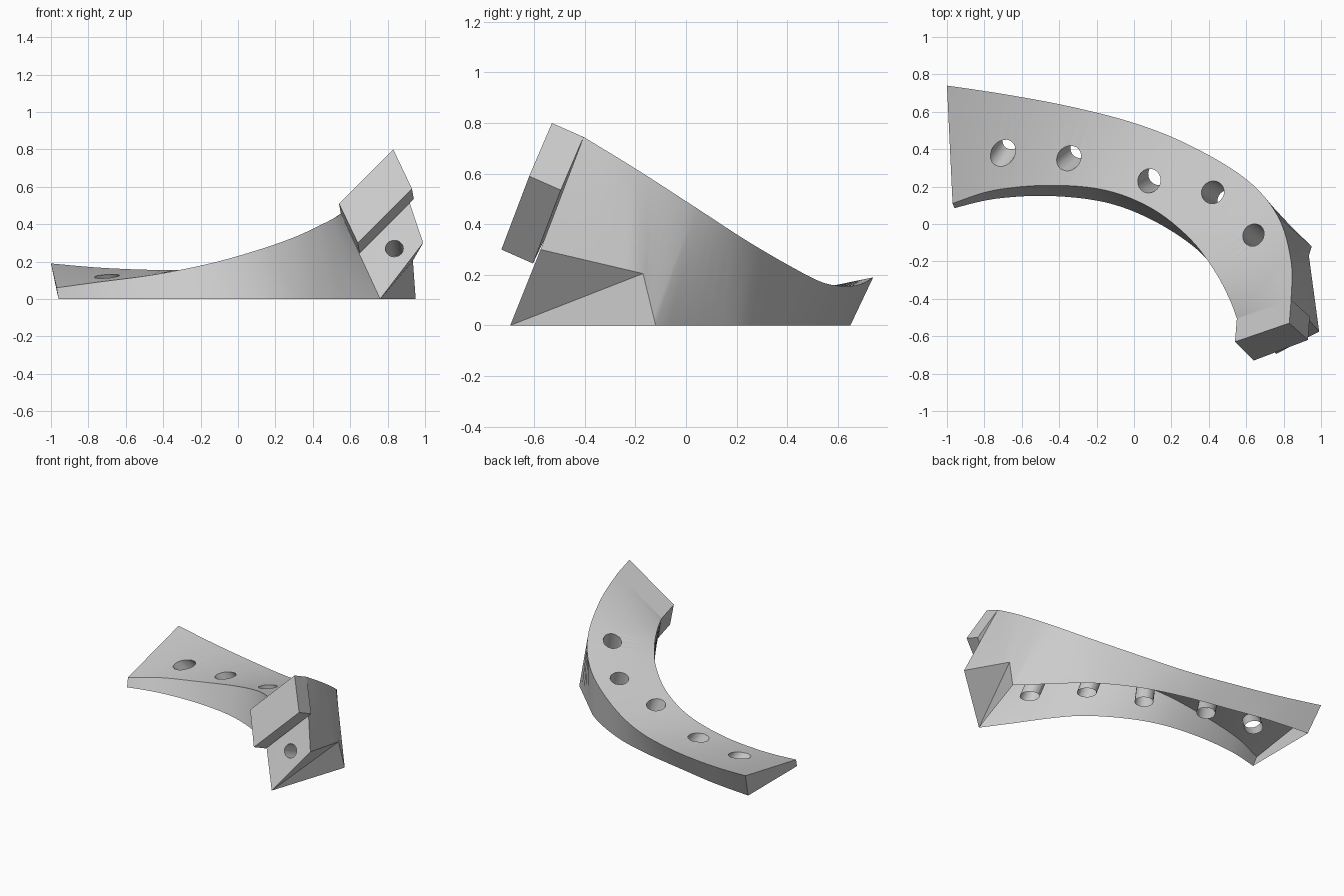
import bpy, bmesh
from mathutils import Vector

cube = bpy.data.objects.get("Cube")
if cube:
    bpy.data.objects.remove(cube)

STEPS = 6       # samples between neighbouring rail points
CORNER = 6      # rail point where the outer foot leaves the ground

grey = bpy.data.materials.new("plain grey")
grey.use_nodes = True
grey.diffuse_color = (0.6, 0.6, 0.6, 1)
grey.node_tree.nodes["Principled BSDF"].inputs["Base Color"].default_value = grey.diffuse_color


def make_object(name, bm):
    mesh = bpy.data.meshes.new(name)
    bm.to_mesh(mesh)
    bm.free()
    mesh.materials.append(grey)
    obj = bpy.data.objects.new(name, mesh)
    bpy.context.collection.objects.link(obj)
    return obj


def rail(points, straight_from=99):
    """Sample a smooth curve through the points, straight after a given one."""
    pts = [Vector(p) if len(p) == 3 else Vector((*p, 0)) for p in points]
    last = len(pts) - 1
    out = []
    for i in range(last):
        a, b = pts[i], pts[i + 1]
        before, after = pts[max(i - 1, 0)], pts[min(i + 2, last)]
        for s in range(STEPS):
            t = s / STEPS
            if i >= straight_from:
                out.append(a.lerp(b, t))
                continue
            tan_a, tan_b = (b - before) / 2, (after - a) / 2
            p = (a * (2*t**3 - 3*t**2 + 1) + tan_a * (t**3 - 2*t**2 + t)
                 + b * (3*t**2 - 2*t**3) + tan_b * (t**3 - t**2))
            p.z = max(p.z, 0)
            out.append(p)
    return out + [pts[-1]]


# Four rails of the banked curve
inner_top = rail([(-.97, .11, .06), (-.75, .18, .09), (-.45, .207, .13),
                  (-.15, .18, .19), (.1, .08, .26), (.3, -.08, .33),
                  (.43, -.25, .39), (.51, -.4, .43), (.55, -.505, .455)])
inner_foot = rail([(-.96, .085), (-.74, .135), (-.45, .15), (-.15, .115),
                   (.1, .02), (.33, -.13), (.48, -.3), (.62, -.5), (.76, -.695)])
outer_top = rail([(-1, .74, .19), (-.7, .695, .165), (-.35, .63, .155),
                  (0, .54, .17), (.3, .42, .23), (.6, .24, .335),
                  (.77, .04, .465), (.84, -.2, .62), (.84, -.405, .745)])
# flat z for the grounded points
outer_foot = rail([(-.96, .65), (-.66, .62), (-.34, .56), (0, .49), (.3, .39),
                   (.62, .2), (.95, -.12), (.935, -.17, .205), (.99, -.575, .3)],
                  straight_from=CORNER - 1)
for p in outer_foot[:CORNER * STEPS + 1]:
    p.z = 0

# Closed body between the rails
bm = bmesh.new()
it, ib, ot, ob = [[bm.verts.new(p) for p in r]
                  for r in (inner_top, inner_foot, outer_top, outer_foot)]
for lo, hi in ((it, ot), (ot, ob), (ib, it)):
    for k in range(len(lo) - 1):
        bm.faces.new((lo[k], lo[k + 1], hi[k + 1], hi[k]))
bm.faces.new((it[0], ot[0], ob[0], ib[0]))
bm.faces.new((it[-1], ot[-1], ob[-1], ib[-1]))
c = CORNER * STEPS
bm.faces.new(ob[c:] + [ib[-1]])
bm.faces.new(ib + ob[c::-1])
bmesh.ops.triangulate(bm, faces=bm.faces[:])
bmesh.ops.recalc_face_normals(bm, faces=bm.faces[:])
body = make_object("curved_body", bm)


def cutter(start, end, radius):
    """Rod between two points, used to drill a hole."""
    start, end = Vector(start), Vector(end)
    axis = end - start
    rod = bmesh.new()
    bmesh.ops.create_cone(rod, cap_ends=True, segments=20, radius1=radius,
                          radius2=radius, depth=axis.length)
    turn = axis.to_track_quat('Z', 'Y').to_matrix().to_4x4()
    turn.translation = (start + end) / 2
    rod.transform(turn)
    obj = make_object("hole_cutter", rod)
    obj.hide_render = True
    return obj


# Five slanted holes through the deck: mouth on top, exit on the ground
cutters = []
for mouth, foot in (((-.7, .38, .12), (-.635, .48, 0)),
                    ((-.35, .35, .15), (-.27, .42, 0)),
                    ((.08, .23, .23), (.14, .27, 0)),
                    ((.42, .17, .31), (.51, .12, 0)),
                    ((.64, -.06, .43), (.77, -.16, 0))):
    mouth, foot = Vector(mouth), Vector(foot)
    way = (foot - mouth).normalized()
    cutters.append(cutter(mouth - way * .25, foot + way * .2, .062))

# Blind bolt hole in the joint face
back = Vector((.01, .125, -.055))
centre = Vector((.835, -.597, .275))
cutters.append(cutter(centre - back, centre + back * 1.6, .048))

for rod in cutters:
    mod = body.modifiers.new("drill", 'BOOLEAN')
    mod.operation = 'DIFFERENCE'
    mod.solver = 'EXACT'
    mod.object = rod
bpy.context.view_layer.update()
drilled = bpy.data.meshes.new_from_object(
    body.evaluated_get(bpy.context.evaluated_depsgraph_get()))
body.modifiers.clear()
body.data = drilled
for rod in cutters:
    bpy.data.objects.remove(rod)

# Open the underside so the hole tubes hang inside the shell
bm = bmesh.new()
bm.from_mesh(drilled)
ground = [f for f in bm.faces if all(v.co.z < .001 for v in f.verts)]
bmesh.ops.delete(bm, geom=ground, context='FACES')
bm.to_mesh(drilled)
bm.free()
drilled.materials.clear()
drilled.materials.append(grey)

# Overhanging lip on the upper half of the joint face
bm = bmesh.new()
corner = [Vector(p) for p in ((.54, -.63, .51), (.83, -.53, .8),
                              (.93, -.62, .59), (.64, -.73, .3))]
front = [bm.verts.new(p) for p in corner]
rear = [bm.verts.new(p + back) for p in corner]
bm.faces.new(front)
for k in range(4):
    n = (k + 1) % 4
    bm.faces.new((front[k], rear[k], rear[n], front[n]))
bm.faces.new(rear[::-1])
bmesh.ops.recalc_face_normals(bm, faces=bm.faces[:])
make_object("joint_lip", bm)

# Smooth the curved walls, keep the rims sharp
bpy.ops.object.select_all(action='DESELECT')
body.select_set(True)
bpy.context.view_layer.objects.active = body
bpy.ops.object.shade_smooth_by_angle(angle=0.6)
